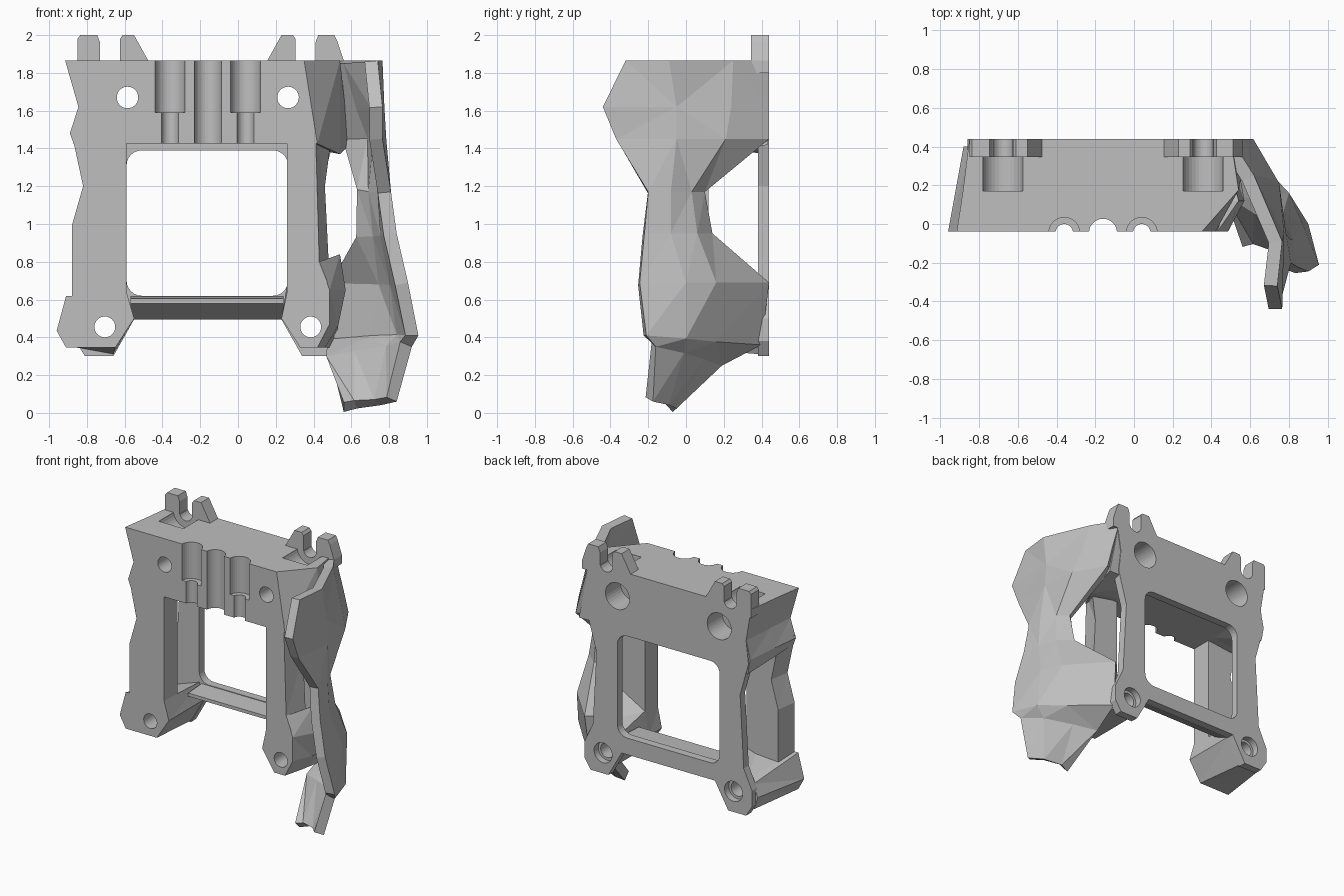
import bpy
import bmesh
import math
from mathutils import Matrix

default_cube = bpy.data.objects.get("Cube")
if default_cube:
    bpy.data.objects.remove(default_cube, do_unlink=True)

FRONT, LEG_BACK, PLATE_FRONT, BACK = -0.04, 0.12, 0.38, 0.44
TOP = 1.865
CENTRE = -0.16      # symmetry axis of the frame in x

grey = bpy.data.materials.new("plain grey")
grey.use_nodes = True
tone = (0.52, 0.52, 0.52, 1)
grey.diffuse_color = tone
grey.node_tree.nodes["Principled BSDF"].inputs["Base Color"].default_value = tone


def finish(name, bm, fix_normals=True):
    """Turn a bmesh into a named grey object."""
    if fix_normals:
        bmesh.ops.recalc_face_normals(bm, faces=bm.faces[:])
    mesh = bpy.data.meshes.new(name)
    bm.to_mesh(mesh)
    bm.free()
    mesh.materials.append(grey)
    obj = bpy.data.objects.new(name, mesh)
    bpy.context.collection.objects.link(obj)
    return obj


def loft(name, sections):
    """Solid through several x-z outlines, each placed at its own y."""
    bm = bmesh.new()
    rings = [[bm.verts.new((x, y, z)) for x, z in outline] for y, outline in sections]
    bm.faces.new(rings[0])
    bm.faces.new(rings[-1])
    for near, far in zip(rings, rings[1:]):
        for i in range(len(near)):
            j = (i + 1) % len(near)
            bm.faces.new((near[i], near[j], far[j], far[i]))
    bmesh.ops.triangulate(bm, faces=[f for f in bm.faces if len(f.verts) == 4])
    return finish(name, bm)


def mirrored(outline):
    return [(CENTRE * 2 - x, z) for x, z in outline]


def rod(x, y, z, radius, length, axis="Y"):
    """Cutter cylinder starting at the given point and running along an axis."""
    bm = bmesh.new()
    bmesh.ops.create_cone(bm, cap_ends=True, segments=32, radius1=radius,
                          radius2=radius, depth=length)
    turn = Matrix.Rotation(-math.pi / 2, 4, "X") if axis == "Y" else Matrix()
    shift = Matrix.Translation((0, 0, length / 2))
    bmesh.ops.transform(bm, matrix=Matrix.Translation((x, y, z)) @ turn @ shift, verts=bm.verts)
    return finish("cutter", bm)


def rounded_outline(left, right, low, high, radius):
    points = []
    corners = ((right, high, 0), (left, high, 1), (left, low, 2), (right, low, 3))
    for x, z, quarter in corners:
        cx = x - radius if x == right else x + radius
        cz = z - radius if z == high else z + radius
        for step in range(7):
            a = (quarter + step / 6) * math.pi / 2
            points.append((cx + radius * math.cos(a), cz + radius * math.sin(a)))
    return points


def apply_modifiers(obj):
    bpy.context.view_layer.update()
    graph = bpy.context.evaluated_depsgraph_get()
    mesh = bpy.data.meshes.new_from_object(obj.evaluated_get(graph))
    obj.modifiers.clear()
    obj.data = mesh


def cut(obj, cutters):
    for cutter in cutters:
        mod = obj.modifiers.new("cut", "BOOLEAN")
        mod.operation = "DIFFERENCE"
        mod.solver = "EXACT"
        mod.object = cutter
    apply_modifiers(obj)


# Upper block, bevelled towards the side guard
flat = [(0.26, 1.425), (-0.59, 1.425)]
left_front = flat + [(-0.87, 1.425), (-0.89, 1.48), (-0.845, 1.62), (-0.915, TOP)]
left_back = flat + [(-0.82, 1.37), (-0.84, 1.48), (-0.81, 1.62), (-0.85, TOP)]
left_mid = [((a + c) / 2, (b + d) / 2) for (a, b), (c, d) in zip(left_front, left_back)]
top_block = loft("top_block", [
    (FRONT, left_front + [(0.35, TOP), (0.42, 1.425)]),
    (0.175, left_mid + [(0.54, TOP), (0.54, 1.37)]),
    (BACK - 0.005, left_back + [(0.5, TOP), (0.59, 1.42)])])

# Front legs with zigzag outer edges
inner_right = [(-0.59, 0.5), (-0.59, 1.5)]
outer_right = [(-0.885, 1.5), (-0.82, 1.2), (-0.88, 0.99), (-0.88, 0.5)]
right_leg = loft("right_leg", [
    (FRONT, inner_right + outer_right),
    (LEG_BACK, inner_right + [(x * 0.97, z) for x, z in outer_right])])
inner_left = [(0.26, 0.5), (0.26, 1.5)]
left_leg = loft("left_leg", [
    (FRONT, inner_left + [(0.41, 1.5), (0.43, 0.8), (0.47, 0.7), (0.47, 0.5)]),
    (LEG_BACK, inner_left + [(0.5, 1.5), (0.46, 1.2), (0.48, 0.8), (0.53, 0.5)])])

# Feet joining legs and back plate
right_foot = loft("right_foot", [
    (FRONT, [(-0.88, 0.62), (-0.91, 0.62), (-0.96, 0.435), (-0.91, 0.345),
             (-0.65, 0.345), (-0.55, 0.5), (-0.59, 0.64)]),
    (BACK - 0.04, [(-0.79, 0.55), (-0.84, 0.53), (-0.88, 0.44), (-0.85, 0.345),
                   (-0.66, 0.31), (-0.55, 0.5), (-0.59, 0.62)])])
sole = [(0.33, 0.345), (0.23, 0.5)]
left_foot = loft("left_foot", [
    (FRONT, [(0.43, 0.8), (0.485, 0.65), (0.485, 0.47), (0.42, 0.345)] + sole + [(0.26, 0.64)]),
    (LEG_BACK, [(0.54, 0.84), (0.57, 0.65), (0.53, 0.46), (0.46, 0.345)] + sole + [(0.26, 0.68)]),
    (BACK - 0.04, [(0.47, 0.64), (0.52, 0.58), (0.53, 0.44), (0.51, 0.345)] + sole
     + [(0.26, 0.62)])])

# Back plate
half_plate = [(-0.85, TOP), (-0.81, 1.62), (-0.83, 1.45), (-0.76, 1.2), (-0.79, 0.65),
              (-0.86, 0.5), (-0.86, 0.38), (-0.81, 0.3), (-0.66, 0.3), (-0.55, 0.495)]
plate_outline = half_plate + mirrored(half_plate)[::-1]
back_plate = loft("back_plate", [(PLATE_FRONT, plate_outline), (BACK, plate_outline)])

# Lower cross bar with a slanted underside
bar_left, bar_right = -0.57, 0.24
loft("cross_bar", [
    (y, [(bar_left, low), (bar_right, low), (bar_right, high), (bar_left, high)])
    for y, low, high in ((0.22, 0.58, 0.605), (PLATE_FRONT + 0.001, 0.495, 0.615))])

# Lugs along the top rear edge
outer_lug = [(-0.85, 1.8), (-0.85, 1.98), (-0.835, 2), (-0.745, 2), (-0.73, 1.96), (-0.73, 1.8)]
inner_lug = [(-0.625, 1.8), (-0.625, 1.98), (-0.61, 2), (-0.55, 2), (-0.475, TOP), (-0.475, 1.8)]
leaning_lug = [(0.41, 1.8), (0.41, 1.96), (0.425, 2), (0.51, 2), (0.525, 1.97), (0.56, TOP),
               (0.56, 1.8)]
for lug_name, outline in (("right_outer_lug", outer_lug), ("right_inner_lug", inner_lug),
                          ("left_inner_lug", mirrored(inner_lug)),
                          ("left_outer_lug", leaning_lug)):
    loft(lug_name, [(0.345, outline), (BACK, outline)])

# Cutters: window, bolt holes, lug notches and front channels
window_shape = rounded_outline(-0.59, 0.265, 0.62, 1.39, 0.08)
window = loft("cutter", [(0.3, window_shape), (0.6, window_shape)])
bolts, foot_bolts, notches = [], [], []
for side in (-1, 1):
    x = CENTRE + side * 0.425
    bolts += [rod(x, -0.2, 1.67, 0.057, 1), rod(x, 0.26, 1.67, 0.1, 0.5)]
    x = CENTRE + side * 0.545
    foot_bolts += [rod(x, -0.2, 0.455, 0.055, 1), rod(x, 0.39, 0.455, 0.075, 0.3)]
    x = CENTRE + side * 0.517
    notches += [rod(x, 0.2, 1.88, 0.052, 0.5), rod(x, 0.17, 1.88, 0.105, 0.175)]
channels = [rod(-0.16, -0.045, 1.3, 0.072, 0.8, "Z")]
for x in (-0.36, 0.04):
    channels += [rod(x, -0.045, 1.3, 0.045, 0.8, "Z"), rod(x, -0.045, 1.59, 0.079, 0.5, "Z")]

cut(top_block, bolts + notches + channels)
cut(back_plate, [window] + bolts + foot_bolts + notches)
for part in (right_foot, left_foot, right_leg, left_leg):
    cut(part, foot_bolts)
for cutter in [window] + bolts + foot_bolts + notches + channels:
    bpy.data.objects.remove(cutter, do_unlink=True)

# Faceted side guard: rows from top to bottom, each running from back to front
guard_rows = [
    (TOP, TOP, [(0.5, 0.44), (0.62, 0.25), (0.765, -0.09), (0.74, -0.32)]),
    (1.62, 1.62, [(0.57, 0.44), (0.69, 0.24), (0.775, -0.05), (0.765, -0.44)]),
    (1.45, 1.45, [(0.615, 0.44), (0.75, 0.21), (0.785, -0.05), (0.765, -0.37)]),
    (1.17, 1.17, [(0.68, 0.1), (0.75, 0.03), (0.805, -0.08), (0.81, -0.2)]),
    (0.95, 0.95, [(0.67, 0.14), (0.77, 0.06), (0.82, -0.08), (0.84, -0.22)]),
    (0.69, 0.69, [(0.54, 0.44), (0.8, 0.16), (0.87, 0), (0.9, -0.245)]),
    (0.36, 0.41, [(0.52, 0.4), (0.75, 0.16), (0.9, 0), (0.955, -0.21)]),
    (0.25, 0.35, [(0.5, 0.19), (0.65, 0.1), (0.83, -0.01), (0.92, -0.16)]),
    (0.005, 0.06, [(0.56, -0.07), (0.63, -0.05), (0.76, -0.09), (0.84, -0.175)])]
bm = bmesh.new()
grid = []
for z_back, z_front, row in guard_rows:
    grid.append([bm.verts.new((x, y, z_back + (z_front - z_back) * i / 3))
                 for i, (x, y) in enumerate(row)])
for upper, lower in zip(grid, grid[1:]):
    for i in range(3):
        bm.faces.new((upper[i], upper[i + 1], lower[i + 1], lower[i]))
bmesh.ops.triangulate(bm, faces=bm.faces[:])
guard = finish("side_guard", bm, fix_normals=False)
wall = guard.modifiers.new("wall", "SOLIDIFY")
wall.thickness = 0.07
wall.offset = -1
apply_modifiers(guard)
